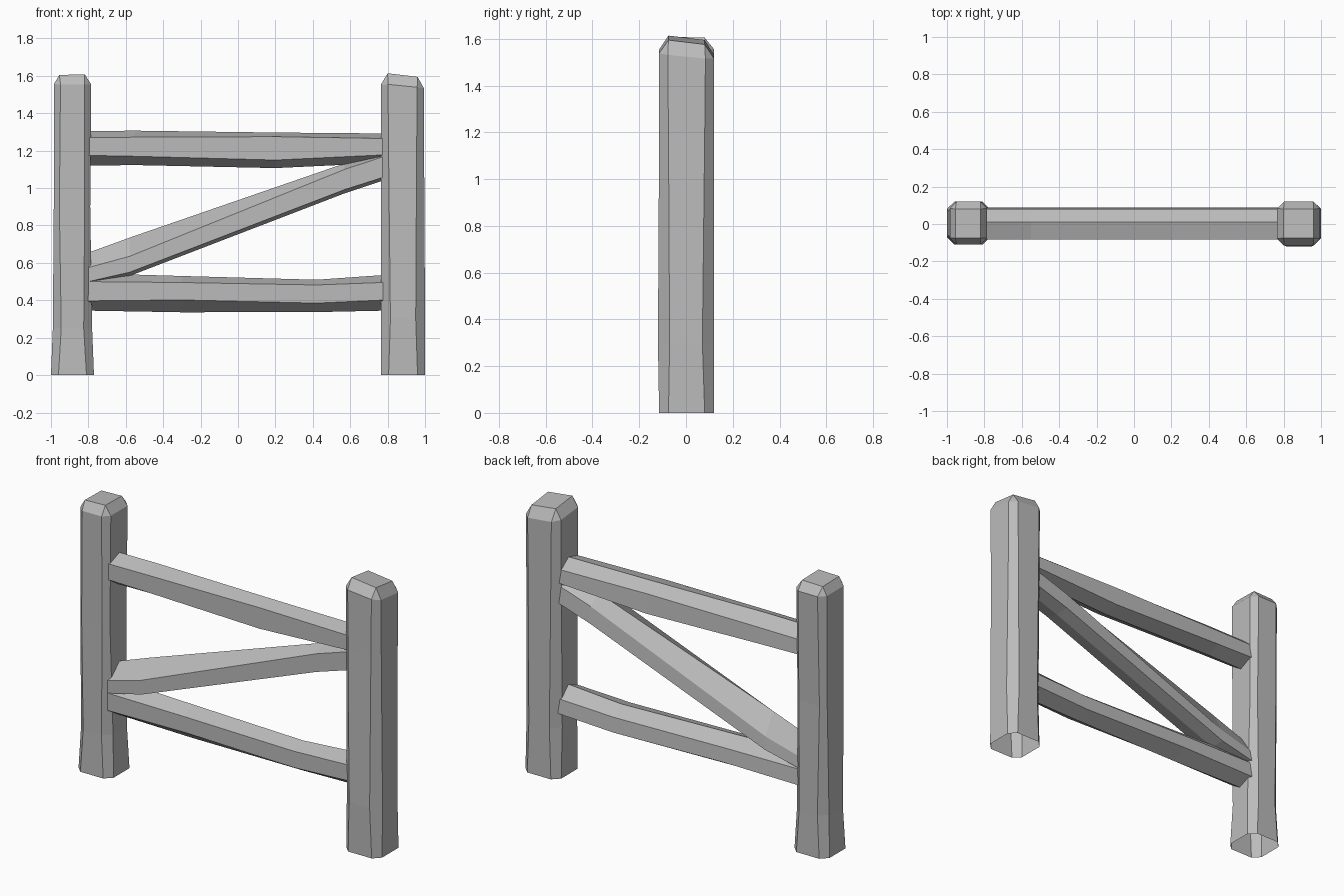
import bpy
import bmesh

cube = bpy.data.objects.get("Cube")
if cube:
    bpy.data.objects.remove(cube, do_unlink=True)

# Single weathered grey colour
GREY = (0.5, 0.5, 0.5, 1.0)
mat = bpy.data.materials.new("weathered_grey")
mat.use_nodes = True
mat.diffuse_color = GREY
mat.node_tree.nodes["Principled BSDF"].inputs["Base Color"].default_value = GREY


def loft(name, rings, cap_start, cap_end):
    """Skin a list of equal-length rings with flat faces."""
    bm = bmesh.new()
    loops = [[bm.verts.new(p) for p in ring] for ring in rings]
    n = len(loops[0])
    for a, b in zip(loops, loops[1:]):
        for i in range(n):
            j = (i + 1) % n
            bm.faces.new((a[i], a[j], b[j], b[i]))
    if cap_start:
        bm.faces.new(loops[0][::-1])
    if cap_end:
        bm.faces.new(loops[-1])
    bmesh.ops.remove_doubles(bm, verts=bm.verts, dist=0.0005)
    bmesh.ops.recalc_face_normals(bm, faces=bm.faces)
    mesh = bpy.data.meshes.new(name)
    bm.to_mesh(mesh)
    bm.free()
    mesh.materials.append(mat)
    obj = bpy.data.objects.new(name, mesh)
    bpy.context.collection.objects.link(obj)
    return obj


def post_ring(x0, x1, y0, y1, c, z, tilt_x=0, tilt_y=0):
    """Chamfered rectangle; zero chamfer collapses to four corners."""
    pts = [(x0 + c, y0), (x1 - c, y0), (x1, y0 + c), (x1, y1 - c),
           (x1 - c, y1), (x0 + c, y1), (x0, y1 - c), (x0, y0 + c)]
    xm, ym = (x0 + x1) / 2, (y0 + y1) / 2
    return [(x, y, z + tilt_x * (x - xm) + tilt_y * (y - ym)) for x, y in pts]


# Posts: open underneath, sloped shoulders, slightly tilted tops
loft("right_post", [
    post_ring(-1.0, -0.77, -0.11, 0.12, 0.04, 0),
    post_ring(-0.99, -0.78, -0.105, 0.115, 0.045, 0.25),
    post_ring(-0.985, -0.79, -0.105, 0.11, 0.03, 0.9),
    post_ring(-0.985, -0.785, -0.11, 0.12, 0.036, 1.555),
    post_ring(-0.955, -0.82, -0.075, 0.08, 0, 1.605, 0.03, -0.02),
], False, True)
loft("left_post", [
    post_ring(0.765, 1.0, -0.115, 0.12, 0.04, 0),
    post_ring(0.765, 1.0, -0.12, 0.12, 0.05, 0.3),
    post_ring(0.765, 0.995, -0.115, 0.12, 0.04, 1.2),
    post_ring(0.765, 0.995, -0.115, 0.12, 0.037, 1.535, -0.1, -0.1),
    post_ring(0.8, 0.96, -0.075, 0.08, 0, 1.595, -0.12, -0.12),
], False, True)


def rail(name, stations):
    """Six-sided beam; stations hold x, ridge, upper, lower and base heights."""
    rings = []
    for x, ridge, upper, lower, base in stations:
        rings.append([(x, 0.01, ridge), (x, -0.082, upper), (x, -0.082, lower),
                      (x, 0.0, base), (x, 0.088, lower - 0.015),
                      (x, 0.08, upper - 0.025)])
    loft(name, rings, True, True)


# Horizontal rails and the diagonal brace
rail("top_rail", [
    (-0.81, 1.305, 1.27, 1.175, 1.12),
    (-0.55, 1.307, 1.272, 1.17, 1.123),
    (0.2, 1.297, 1.275, 1.15, 1.107),
    (0.79, 1.292, 1.265, 1.178, 1.135),
])
rail("bottom_rail", [
    (-0.81, 0.545, 0.5, 0.397, 0.345),
    (-0.3, 0.53, 0.495, 0.402, 0.336),
    (0.42, 0.51, 0.482, 0.385, 0.337),
    (0.79, 0.536, 0.496, 0.402, 0.345),
])
rail("diagonal_brace", [
    (-0.8, 0.655, 0.575, 0.5, 0.475),
    (-0.58, 0.735, 0.635, 0.55, 0.53),
    (0.57, 1.132, 1.1, 0.992, 0.972),
    (0.79, 1.2, 1.172, 1.062, 1.045),
])
